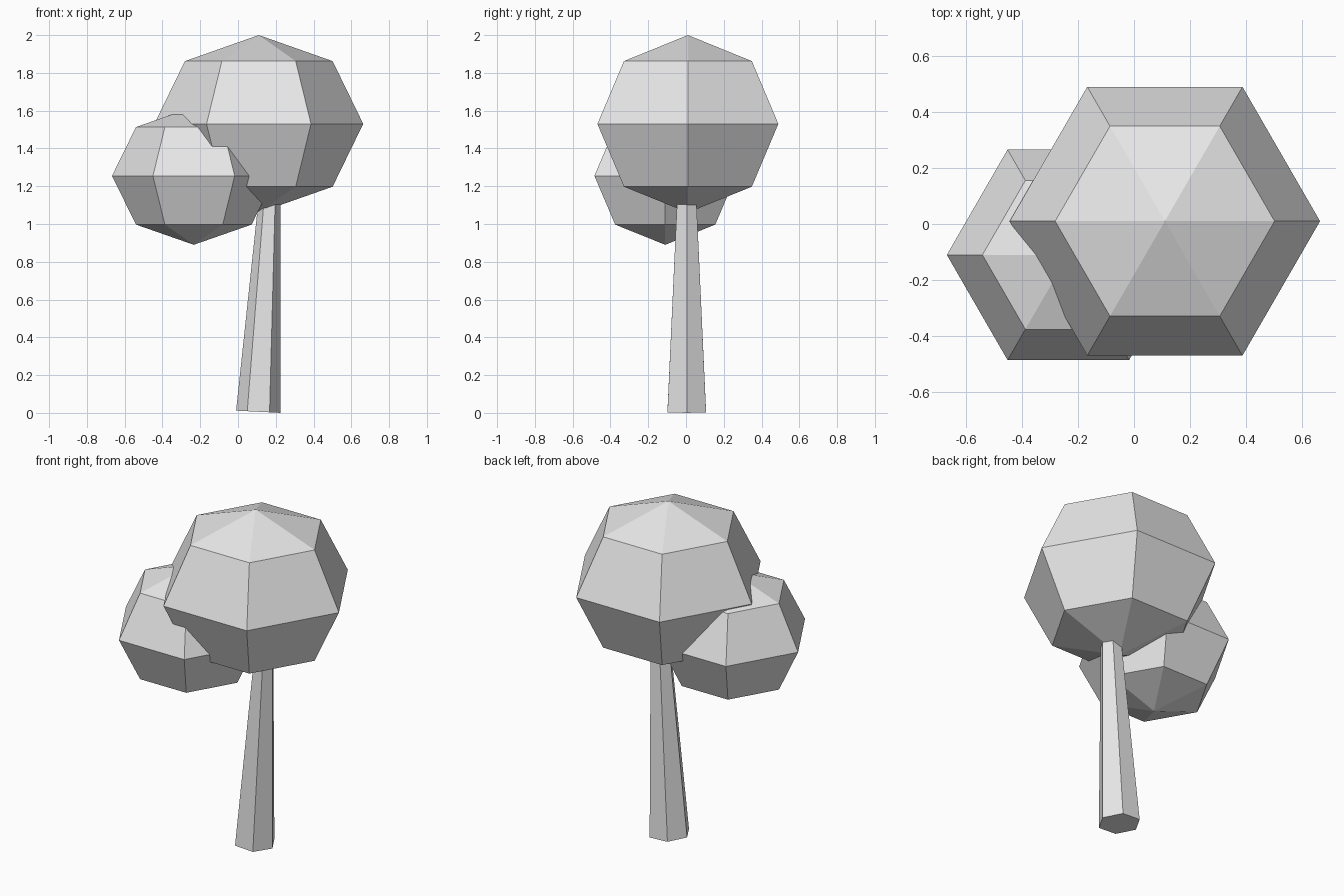
import bpy
import bmesh
from math import sin, cos, pi
from mathutils import Vector

SIDES = 6

cube = bpy.data.objects.get("Cube")
if cube:
    bpy.data.objects.remove(cube, do_unlink=True)

# One plain grey for the whole tree
grey = bpy.data.materials.new("plain_grey")
grey.use_nodes = True
colour = (0.8, 0.8, 0.8, 1)
grey.diffuse_color = colour
grey.node_tree.nodes["Principled BSDF"].inputs["Base Color"].default_value = colour


def finish(name, bm, location):
    bmesh.ops.recalc_face_normals(bm, faces=bm.faces)
    mesh = bpy.data.meshes.new(name)
    bm.to_mesh(mesh)
    bm.free()
    mesh.materials.append(grey)
    obj = bpy.data.objects.new(name, mesh)
    obj.location = location
    bpy.context.collection.objects.link(obj)
    return obj


def add_ring(bm, centre, radius, tilt=0):
    """Hexagonal ring with corners on the x axis, sloping along x by tilt."""
    ring = []
    for i in range(SIDES):
        a = 2 * pi * i / SIDES
        dx = radius * cos(a)
        ring.append(bm.verts.new(Vector(centre) + Vector((dx, radius * sin(a), tilt * dx))))
    return ring


def bridge(bm, low, high):
    for i in range(SIDES):
        j = (i + 1) % SIDES
        bm.faces.new((low[i], low[j], high[j], high[i]))


def foliage(name, location, radius, height):
    """Faceted ball: three rings and two poles."""
    bm = bmesh.new()
    rings = [add_ring(bm, (0, 0, height * sin(a)), radius * cos(a))
             for a in (-pi / 4, 0, pi / 4)]
    for low, high in zip(rings, rings[1:]):
        bridge(bm, low, high)
    for ring, z in ((rings[0], -height), (rings[-1], height)):
        pole = bm.verts.new((0, 0, z))
        for i in range(SIDES):
            bm.faces.new((ring[i], ring[(i + 1) % SIDES], pole))
    return finish(name, bm, location)


def trunk(name, location):
    """Tapered six-sided post that leans to one side."""
    bm = bmesh.new()
    base = add_ring(bm, (0, 0, 0.006), 0.118, tilt=-0.05)
    top = add_ring(bm, (0.06, 0, 1.14), 0.058)
    bridge(bm, base, top)
    bm.faces.new(base)
    bm.faces.new(top)
    return finish(name, bm, location)


trunk("trunk", (0.108, 0.004, 0))
foliage("large_foliage", (0.11, 0.01, 1.53), 0.553, 0.47)
foliage("small_foliage", (-0.234, -0.11, 1.255), 0.433, 0.365)
